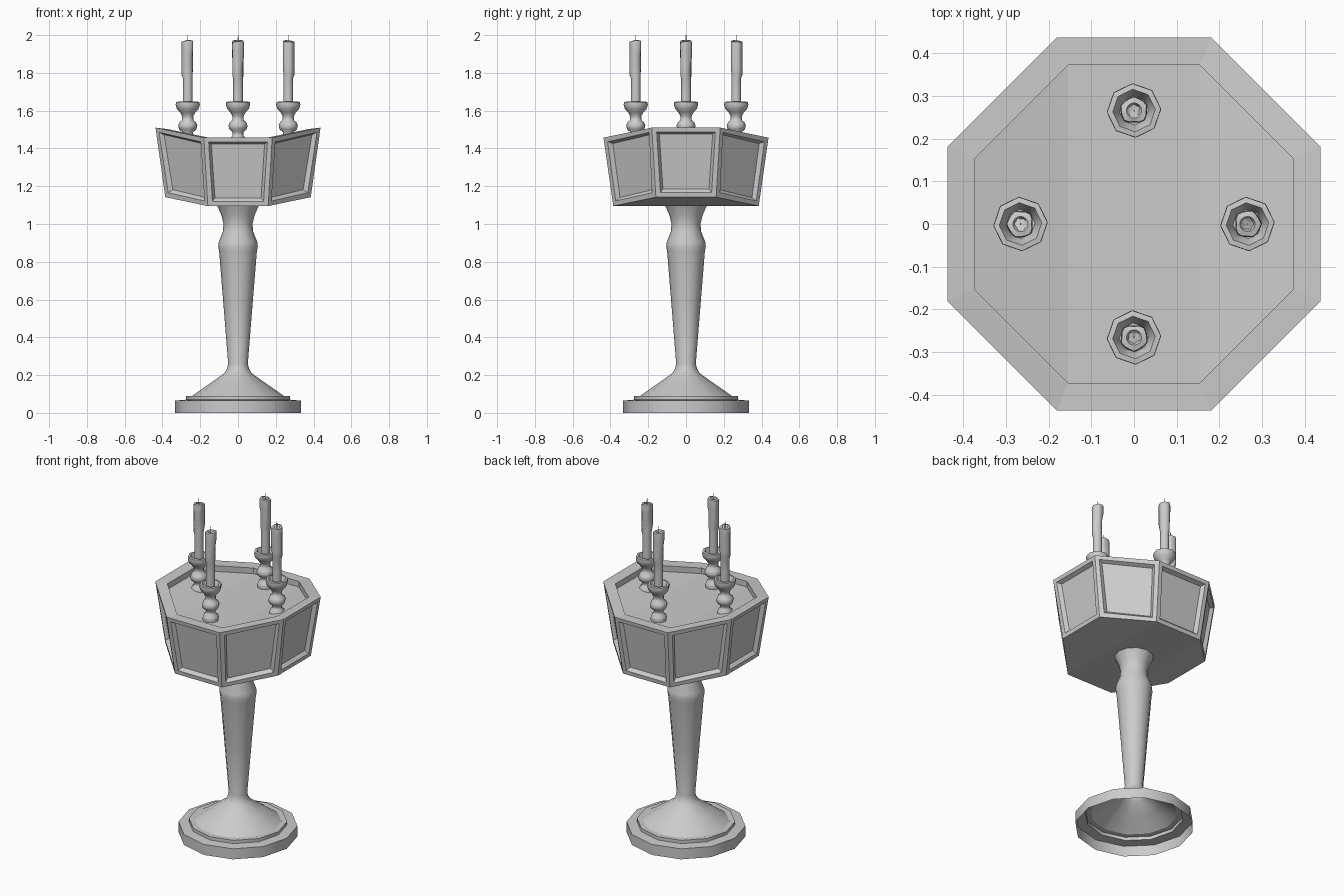
import bpy, bmesh, math
from math import sin, cos, pi, radians

if "Cube" in bpy.data.objects:
    bpy.data.objects.remove(bpy.data.objects["Cube"])


def finish(bm, name, smooth=None, loc=(0, 0, 0), rot=0):
    bmesh.ops.recalc_face_normals(bm, faces=bm.faces)
    me = bpy.data.meshes.new(name)
    bm.to_mesh(me)
    bm.free()
    ob = bpy.data.objects.new(name, me)
    bpy.context.collection.objects.link(ob)
    ob.location, ob.rotation_euler.z = loc, rot
    if smooth:
        bpy.ops.object.select_all(action='DESELECT')
        ob.select_set(True)
        bpy.context.view_layer.objects.active = ob
        bpy.ops.object.shade_smooth_by_angle(angle=radians(smooth))
    return ob


def bridge(bm, a, b):
    n = len(a)
    return [bm.faces.new((a[i], a[(i + 1) % n], b[(i + 1) % n], b[i])) for i in range(n)]


def lathe(profile, n, shape=lambda r, z, t: (r, z), caps=(False, False)):
    """Revolve (radius, z) points; shape() may deform each ring by angle."""
    bm = bmesh.new()
    rings = []
    for r, z in profile:
        ring = []
        for i in range(n):
            t = 2 * pi * i / n
            rr, zz = shape(r, z, t)
            ring.append(bm.verts.new((rr * cos(t), rr * sin(t), zz)))
        rings.append(ring)
    for a, b in zip(rings, rings[1:]):
        bridge(bm, a, b)
    for cap, ring in zip(caps, (rings[0], rings[-1])):
        if cap:
            bm.faces.new(ring)
    return bm


# Pedestal: open shell, hollow underneath
stem = [(.333, 0), (.333, .065), (.275, .07), (.275, .09), (.243, .09), (.15, .155),
        (.075, .208), (.06, .23), (.052, .26), (.076, .56), (.1, .855), (.105, .88),
        (.102, .905), (.08, .96), (.077, 1.0), (.087, 1.045), (.105, 1.085), (.112, 1.1)]
finish(lathe(stem, 12), "pedestal", 35)

# Octagonal tray: left and right sides are lifted
bm = bmesh.new()


def octagon(apothem, z):
    ring = []
    for k in range(8):
        t = radians(22.5 + 45 * k)
        x, y = (apothem / cos(pi / 8) * f(t) for f in (cos, sin))
        lift = .122 * apothem if abs(x) > abs(y) else 0
        ring.append(bm.verts.new((x, y, z + lift)))
    return ring


low, top = octagon(.385, 1.095), octagon(.437, 1.457)
rim, floor = octagon(.373, 1.457), octagon(.373, 1.422)
walls = bridge(bm, low, top)
bridge(bm, top, rim)
bridge(bm, rim, floor)
for ring in (low, floor):
    for ids in ((0, 1, 6, 7), (1, 2, 5, 6), (2, 3, 4, 5)):
        bm.faces.new([ring[i] for i in ids])
bmesh.ops.recalc_face_normals(bm, faces=bm.faces)
# Recessed panels
bmesh.ops.inset_individual(bm, faces=walls, thickness=.035)
bmesh.ops.inset_individual(bm, faces=walls, thickness=.02, depth=-.022)
finish(bm, "octagonal_tray")

# Candles with holders, each turned to face outwards
holder = [(.045, 1.425), (.047, 1.44), (.042, 1.455), (.029, 1.468), (.028, 1.485),
          (.046, 1.502), (.051, 1.52), (.044, 1.538), (.03, 1.55), (.029, 1.57),
          (.04, 1.59), (.058, 1.61), (.064, 1.63), (.063, 1.646), (.05, 1.648),
          (.04, 1.625), (.034, 1.605)]
candle = [(.026, 1.605), (.0255, 1.70), (.0255, 1.77), (.026, 1.79), (.026, 1.83), (.026, 1.88),
          (.026, 1.92), (.027, 1.95), (.025, 1.967), (.018, 1.97), (.008, 1.96)]
# (angle, lower end) of each wax drip
drips = [(0, 1.78), (1.2, 1.87), (2.3, 1.91), (4.0, 1.83), (5.2, 1.79)]


def wax(r, z, t):
    bulge = 0
    for a, end in drips:
        if end <= z < 1.969:
            bulge = max(bulge, .007 * max(0, cos((t - a) * 1.0)) ** 6)
    return r + bulge, z + (.004 * cos(t - 2) if z > 1.94 else 0)


for k, side in enumerate(("right", "back", "left", "front")):
    t = k * pi / 2
    loc = (.266 * cos(t), .266 * sin(t), 0)
    finish(lathe(holder, 8, caps=(True, True)), side + "_candle_holder", 50, loc, t + .06)
    finish(lathe(candle, 16, wax, (True, True)), side + "_candle", 50, loc, t)
    finish(lathe([(.002, 1.955), (.0015, 2.0)], 5, caps=(True, True)), side + "_wick", None, loc)
